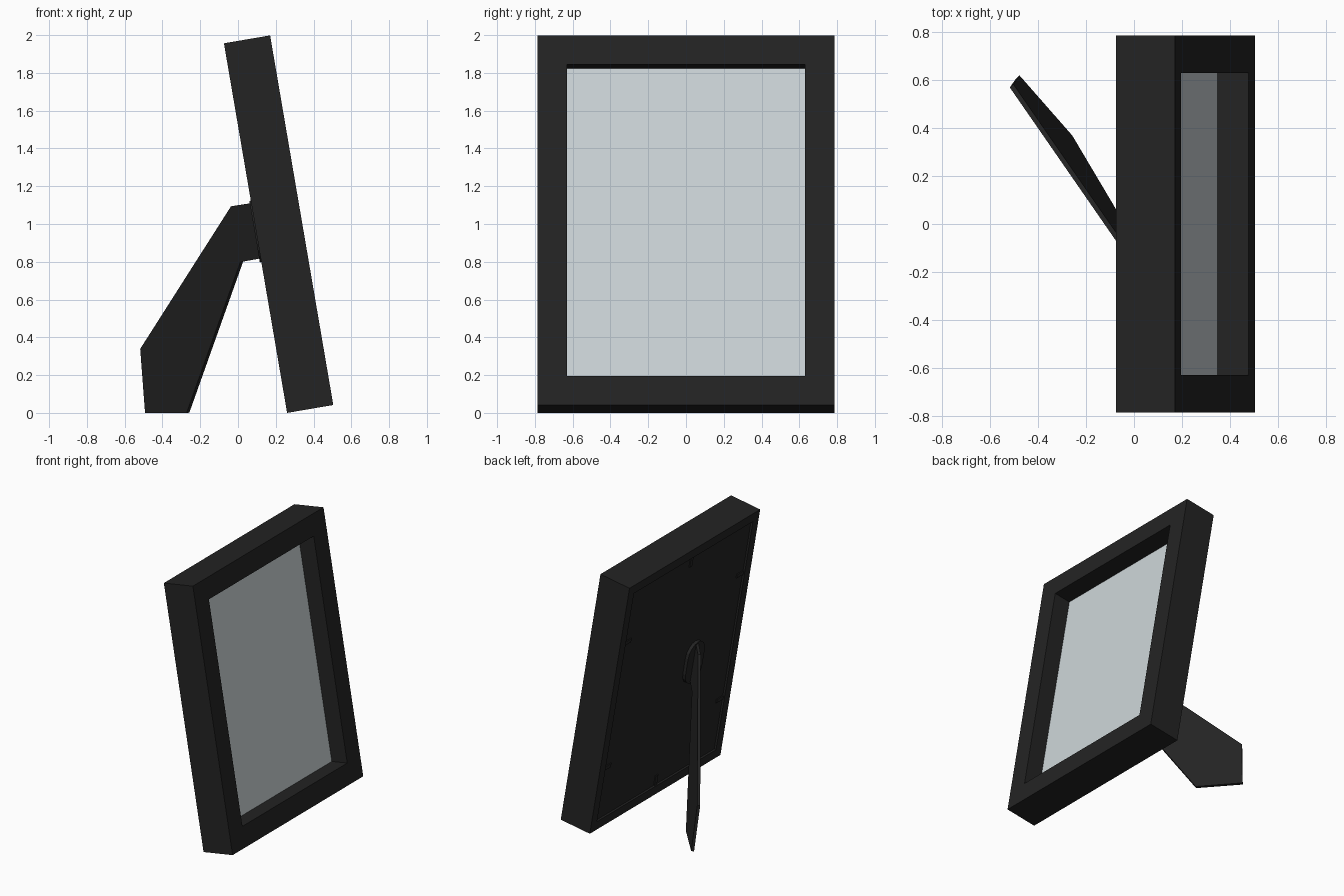
import bpy, bmesh, math
from mathutils import Matrix, Vector

cube = bpy.data.objects.get("Cube")
if cube:
    bpy.data.objects.remove(cube, do_unlink=True)


def material(name, colour):
    mat = bpy.data.materials.new(name)
    mat.use_nodes = True
    mat.diffuse_color = (*colour, 1)
    mat.node_tree.nodes["Principled BSDF"].inputs["Base Color"].default_value = (*colour, 1)
    return mat


BLACK = material("black", (0.017, 0.017, 0.017))
GLASS = material("pale grey glass", (0.61, 0.67, 0.69))

# Leaning frame space: x = depth from the back, y = across, z = up the frame
HALF, HEIGHT, THICK, WIDTH = 0.785, 1.985, 0.248, 0.155
RIM, GLASS_DEPTH = 0.07, 0.116
LEAN = Matrix.Translation((0.26, 0, 0)) @ Matrix.Rotation(math.radians(-9.7), 4, 'Y')


def finish(name, bm, mat):
    bmesh.ops.recalc_face_normals(bm, faces=bm.faces)
    bm.transform(LEAN)
    mesh = bpy.data.meshes.new(name)
    bm.to_mesh(mesh)
    bm.free()
    mesh.materials.append(mat)
    obj = bpy.data.objects.new(name, mesh)
    bpy.context.collection.objects.link(obj)
    return obj


def loft(name, start, end, mat):
    """Solid between two matching outlines."""
    bm = bmesh.new()
    a = [bm.verts.new(p) for p in start]
    b = [bm.verts.new(p) for p in end]
    bm.faces.new(a)
    bm.faces.new(b[::-1])
    for i in range(len(a)):
        j = (i + 1) % len(a)
        bm.faces.new((a[i], b[i], b[j], a[j]))
    return finish(name, bm, mat)


def box(name, depth, across, up, mat):
    ends = [[(d, y, u) for y, u in ((across[0], up[0]), (across[1], up[0]),
                                    (across[1], up[1]), (across[0], up[1]))] for d in depth]
    return loft(name, ends[0], ends[1], mat)


# Mitred rails sharing one rebated profile of (inset, depth)
profile = [(0, 0), (0, THICK), (WIDTH, THICK), (WIDTH, GLASS_DEPTH - 0.008),
           (RIM, GLASS_DEPTH - 0.008), (RIM, 0)]
corners = [(-1, 0), (1, 0), (1, 1), (-1, 1)]


def corner_section(side, top):
    return [(d, side * (HALF - w), HEIGHT - w if top else w) for w, d in profile]


for i, name in enumerate(("bottom_rail", "left_rail", "top_rail", "right_rail")):
    loft(name, corner_section(*corners[i]), corner_section(*corners[(i + 1) % 4]), BLACK)

# Glass pane and recessed back board
box("glass_pane", (GLASS_DEPTH - 0.008, GLASS_DEPTH), (-HALF + WIDTH, HALF - WIDTH),
    (WIDTH, HEIGHT - WIDTH), GLASS)
box("back_board", (0.015, GLASS_DEPTH - 0.009), (-HALF + RIM, HALF - RIM),
    (RIM, HEIGHT - RIM), BLACK)

# Small retaining tabs round the back board
for u in (0.11, HEIGHT - 0.11):
    box("retaining_tab", (0.008, 0.016), (-0.015, 0.015), (u - 0.04, u + 0.04), BLACK)
for side in (-1, 1):
    for u in (0.49, 1.5):
        y = side * (HALF - 0.11)
        box("retaining_tab", (0.008, 0.016), (y - 0.04, y + 0.04), (u - 0.015, u + 0.015), BLACK)

# Round-ended hinge plate on the board
HINGE_Y = -0.235
outline = []
for centre, first in ((1.04, 0), (0.91, math.pi)):
    for k in range(9):
        angle = first + math.pi * k / 8
        outline.append((HINGE_Y + 0.1 * math.cos(angle), centre + 0.1 * math.sin(angle)))
loft("hinge_plate", [(0.016, y, u) for y, u in outline],
     [(-0.008, y, u) for y, u in outline], BLACK)

# Swung-out stand leg: outline of (distance behind the board, height up the frame)
leg = [(-0.012, 0.83), (0.102, 0.829), (0.5175, 0.0885), (0.734, 0.1255),
       (0.702, 0.465), (0.101, 1.128), (-0.012, 1.126)]
SWING = 1.155
normal = Vector((SWING, 1, 0)).normalized() * 0.01
middle = [Vector((-d, HINGE_Y + SWING * d, u)) for d, u in leg]
loft("stand_leg", [p - normal for p in middle], [p + normal for p in middle], BLACK)
